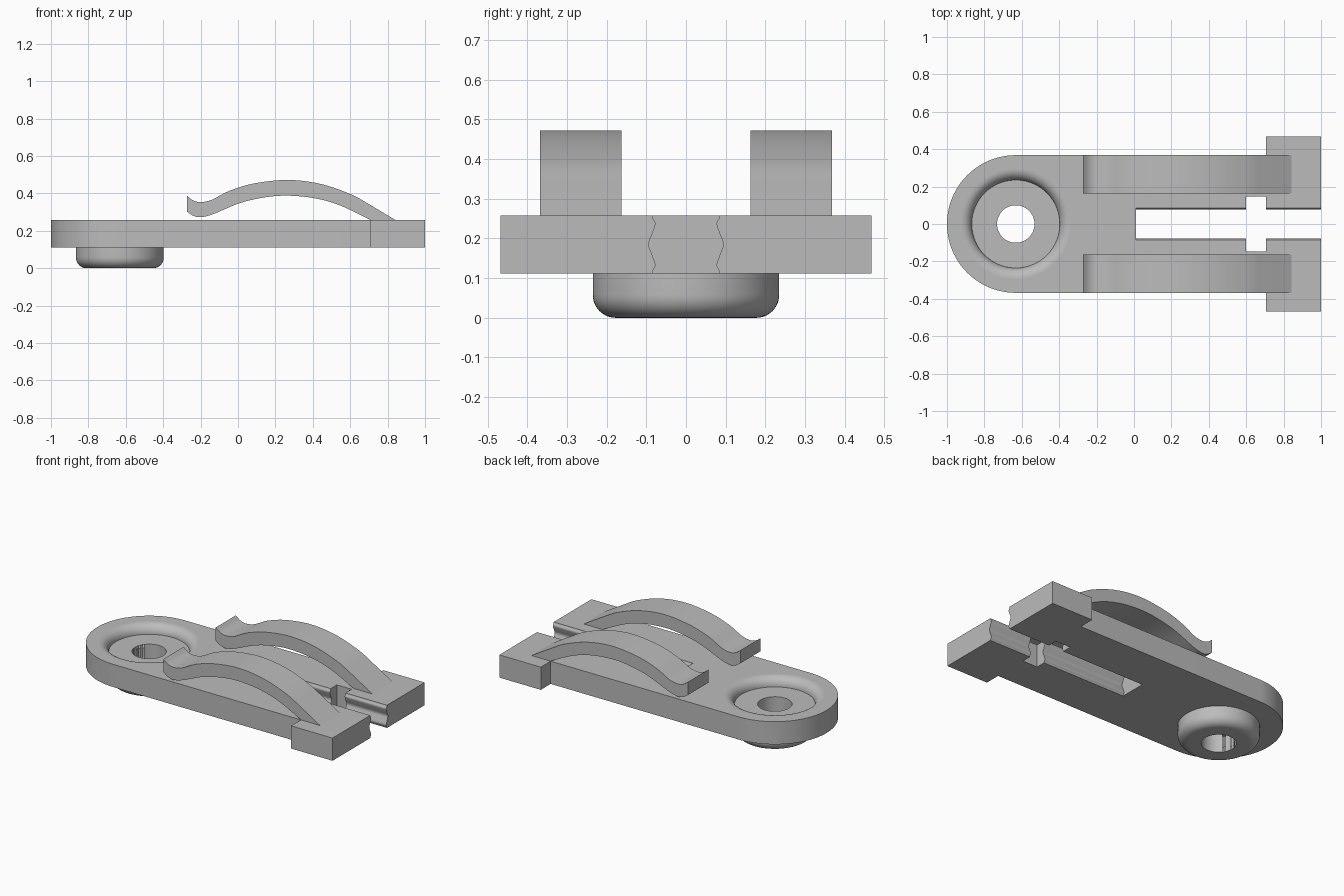
import bpy, bmesh, math
from mathutils import Vector

cube = bpy.data.objects.get("Cube")
if cube:
    bpy.data.objects.remove(cube, do_unlink=True)

GREY = (0.5, 0.5, 0.5, 1)
metal = bpy.data.materials.new("grey_metal")
metal.use_nodes = True
metal.diffuse_color = GREY
metal.node_tree.nodes["Principled BSDF"].inputs["Base Color"].default_value = GREY

BOTTOM, TOP = 0.112, 0.258
PIVOT, END_R, BOSS_R, HOLE_R, FILLET = -0.632, 0.368, 0.235, 0.1, 0.058


def finish(name, bm):
    bmesh.ops.recalc_face_normals(bm, faces=bm.faces[:])
    mesh = bpy.data.meshes.new(name)
    bm.to_mesh(mesh)
    bm.free()
    mesh.materials.append(metal)
    obj = bpy.data.objects.new(name, mesh)
    bpy.context.collection.objects.link(obj)
    return obj


def prism(name, points, direction):
    """Extrude a closed polygon along a direction."""
    bm = bmesh.new()
    face = bm.faces.new([bm.verts.new(p) for p in points])
    result = bmesh.ops.extrude_face_region(bm, geom=[face], use_keep_orig=True)
    verts = [g for g in result["geom"] if isinstance(g, bmesh.types.BMVert)]
    bmesh.ops.translate(bm, verts=verts, vec=direction)
    return finish(name, bm)


def lathe(name, profile, steps=96):
    """Spin an (r, z) profile, starting and ending on the axis, about the pivot."""
    bm = bmesh.new()
    verts = [bm.verts.new((PIVOT + r, 0, z)) for r, z in profile]
    edges = [bm.edges.new(pair) for pair in zip(verts, verts[1:])]
    bmesh.ops.spin(bm, geom=verts + edges, cent=(PIVOT, 0, 0), axis=(0, 0, 1),
                   angle=math.tau, steps=steps, use_merge=True)
    bmesh.ops.remove_doubles(bm, verts=bm.verts[:], dist=1e-5)
    return finish(name, bm)


def arc(cx, cz, radius, start, end, steps):
    angles = [math.radians(start + (end - start) * i / steps) for i in range(steps + 1)]
    return [(cx + radius * math.cos(a), cz + radius * math.sin(a)) for a in angles]


def smooth_path(points, steps=8):
    """Catmull-Rom curve through the points."""
    p = [Vector(q) for q in points]
    p = [2 * p[0] - p[1]] + p + [2 * p[-1] - p[-2]]
    path = []
    for a, b, c, d in zip(p, p[1:], p[2:], p[3:]):
        for i in range(steps):
            t = i / steps
            path.append((2 * b + (c - a) * t + (2 * a - 5 * b + 4 * c - d) * t ** 2
                         + (3 * b - a - 3 * c + d) * t ** 3) / 2)
    return path + [p[-2]]


def combine(target, other, operation):
    mod = target.modifiers.new(operation.title(), "BOOLEAN")
    mod.operation = operation
    mod.solver = "EXACT"
    mod.object = other
    bpy.context.view_layer.objects.active = target
    bpy.ops.object.modifier_apply(modifier=mod.name)
    bpy.data.objects.remove(other, do_unlink=True)


def shade(obj):
    bpy.ops.object.select_all(action="DESELECT")
    obj.select_set(True)
    bpy.context.view_layer.objects.active = obj
    bpy.ops.object.shade_smooth_by_angle(angle=math.radians(30))


# Plate: rounded at the pivot end, T-shaped at the open end
outline = arc(PIVOT, 0, END_R, 90, 270, 48)
outline += [(0.705, -END_R), (0.705, -0.468), (1, -0.468),
            (1, 0.468), (0.705, 0.468), (0.705, END_R)]
plate = prism("base_plate", [(x, y, BOTTOM) for x, y in outline], (0, 0, TOP - BOTTOM))

# Round boss below the plate with a filleted lower edge
boss = lathe("boss", [(0, 0)] + arc(BOSS_R - FILLET, FILLET, FILLET, -90, 0, 10)
             + [(BOSS_R, 0.15), (0, 0.15)])
combine(plate, boss, "UNION")

# Dished recess with a rounded lip, and the through hole
floor = TOP - FILLET
dish = lathe("dish_cutter", [(0, -0.1), (HOLE_R, -0.1), (HOLE_R, floor)]
             + arc(BOSS_R + FILLET, floor, FILLET, 180, 90, 10)
             + [(BOSS_R + FILLET, 0.4), (0, 0.4)])
combine(plate, dish, "DIFFERENCE")

# Long slot with wavy side walls
wall = smooth_path([(0.086, 0.1), (0.084, TOP - 0.141), (0.077, 0.133), (0.085, 0.158),
                    (0.094, 0.185), (0.085, 0.212), (0.077, 0.237),
                    (0.084, 0.253), (0.086, 0.27)], 5)
section = [(0.01, y, z) for y, z in wall] + [(0.01, -y, z) for y, z in reversed(wall)]
combine(plate, prism("slot_cutter", section, (1.1, 0, 0)), "DIFFERENCE")

# Square relief across the slot
relief = [(0.6, -0.147, 0), (0.705, -0.147, 0), (0.705, 0.147, 0), (0.6, 0.147, 0)]
combine(plate, prism("relief_cutter", relief, (0, 0, 0.5)), "DIFFERENCE")
shade(plate)

# Pair of arched spring arms with upturned tips
upper = smooth_path([(-0.273, 0.387), (-0.24, 0.363), (-0.2, 0.354), (-0.14, 0.366),
                     (-0.043, 0.415), (0.09, 0.454), (0.267, 0.472), (0.44, 0.451),
                     (0.6, 0.397), (0.706, 0.339), (0.843, 0.257)])
lower = smooth_path([(-0.273, 0.303), (-0.24, 0.281), (-0.2, 0.273), (-0.134, 0.289),
                     (0.01, 0.348), (0.144, 0.379), (0.267, 0.388), (0.41, 0.374),
                     (0.545, 0.336), (0.71, 0.257)])
loop = upper + [Vector((0.843, 0.24)), Vector((0.71, 0.24))] + lower[::-1]
for name, y in (("left_spring_arm", 0.163), ("right_spring_arm", -END_R)):
    shade(prism(name, [(p.x, y, p.y) for p in loop], (0, END_R - 0.163, 0)))
